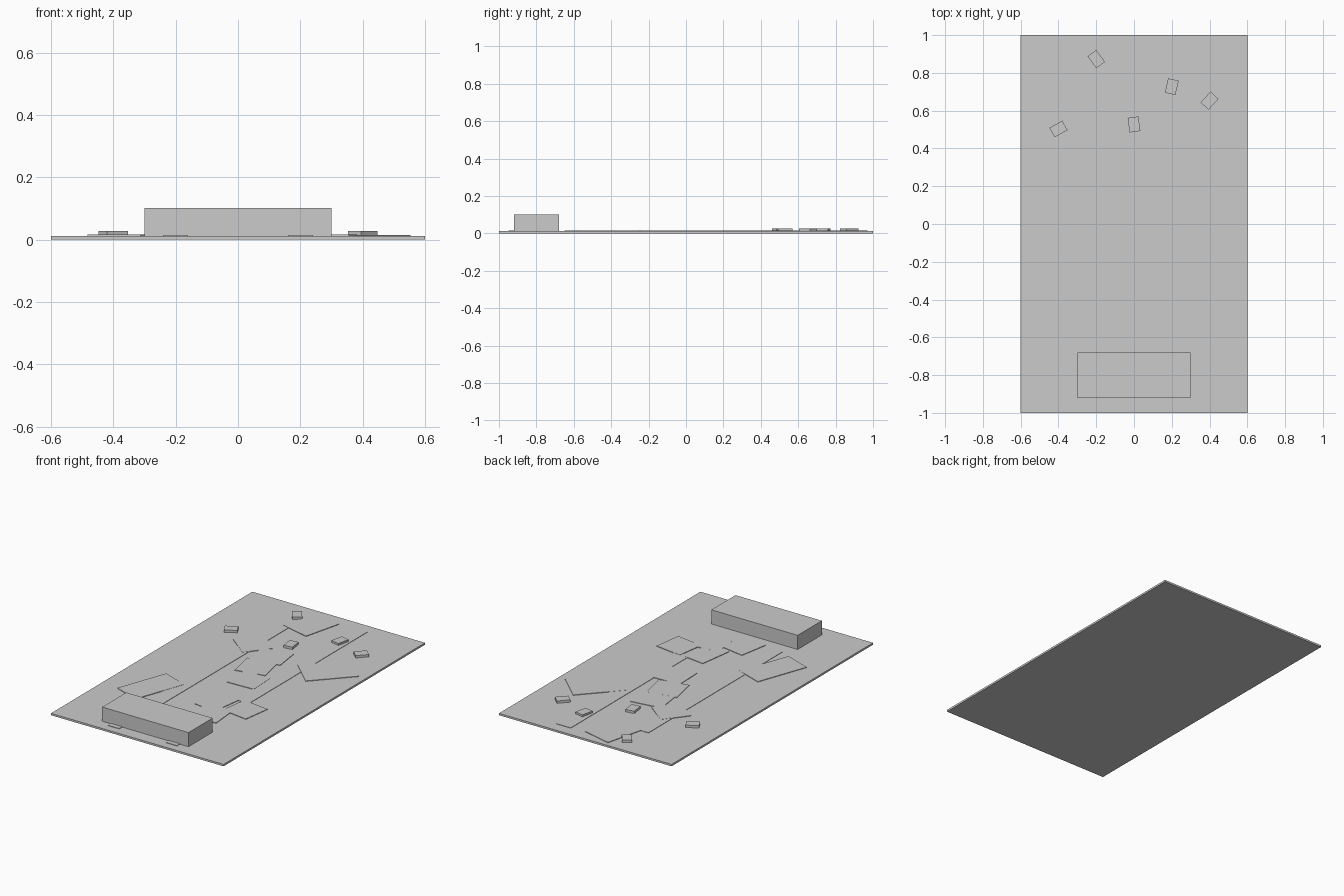
import bpy, bmesh, math
from mathutils import Matrix

if "Cube" in bpy.data.objects:
    bpy.data.objects.remove(bpy.data.objects["Cube"])

grey = bpy.data.materials.new("light grey")
grey.diffuse_color = (0.6, 0.6, 0.6, 1)
grey.use_nodes = True
grey.node_tree.nodes["Principled BSDF"].inputs["Base Color"].default_value = grey.diffuse_color


def slab(name, x, y, w, l, z0, z1, rot=0):
    """Box of width w and length l centred on (x, y), turned by rot degrees."""
    bm = bmesh.new()
    bmesh.ops.create_cube(bm, size=1)
    bm.transform(Matrix.Translation((x, y, (z0 + z1) / 2))
                 @ Matrix.Rotation(math.radians(rot), 4, 'Z')
                 @ Matrix.Diagonal((w, l, z1 - z0, 1)))
    me = bpy.data.meshes.new(name)
    bm.to_mesh(me)
    bm.free()
    me.materials.append(grey)
    ob = bpy.data.objects.new(name, me)
    bpy.context.collection.objects.link(ob)
    return ob


BASE = 0.012   # top of the board

# board and the large block at the front
slab("board", 0, 0, 1.2, 2.0, 0, BASE)
slab("block", 0, -0.80, 0.6, 0.24, BASE, 0.101)

# two long strips, and a small pad in front of the block for each
for side, y0, y1 in ((-1, -0.60, 0.73), (1, -0.25, 0.93)):
    slab("strip", side * 0.2, (y0 + y1) / 2, 0.1, y1 - y0, BASE, 0.0145)
    slab("pad", side * 0.2, -0.92, 0.08, 0.06, BASE, 0.015)

# winding trail of thin overlapping plates: x, y, width, length, turn
trail = [
    (-0.01, -0.54, 0.19, 0.19, -10),
    (0.15, -0.48, 0.18, 0.20, 5),
    (0.28, -0.33, 0.18, 0.18, -8),
    (0.09, -0.33, 0.15, 0.22, -8),
    (0.07, 0.01, 0.18, 0.18, 2),
    (0.00, 0.18, 0.19, 0.18, 12),
    (-0.01, 0.345, 0.20, 0.17, 8),
    (-0.19, 0.42, 0.18, 0.18, -38),
    (-0.34, -0.38, 0.18, 0.34, -20),
    (0.367, 0.372, 0.22, 0.31, -43),
    (-0.07, 0.825, 0.20, 0.25, -14),
]
for i, (x, y, w, l, r) in enumerate(trail):
    slab("trail_plate", x, y, w, l, BASE, 0.0155 + 0.0001 * (i % 3), r)

# small scattered tiles at the back
for x, y, r in ((-0.20, 0.873, 36), (0.20, 0.727, -13), (0.40, 0.653, -43),
                (0.0, 0.527, 8), (-0.40, 0.503, -61)):
    slab("tile", x, y, 0.057, 0.078, BASE, 0.027, r)
